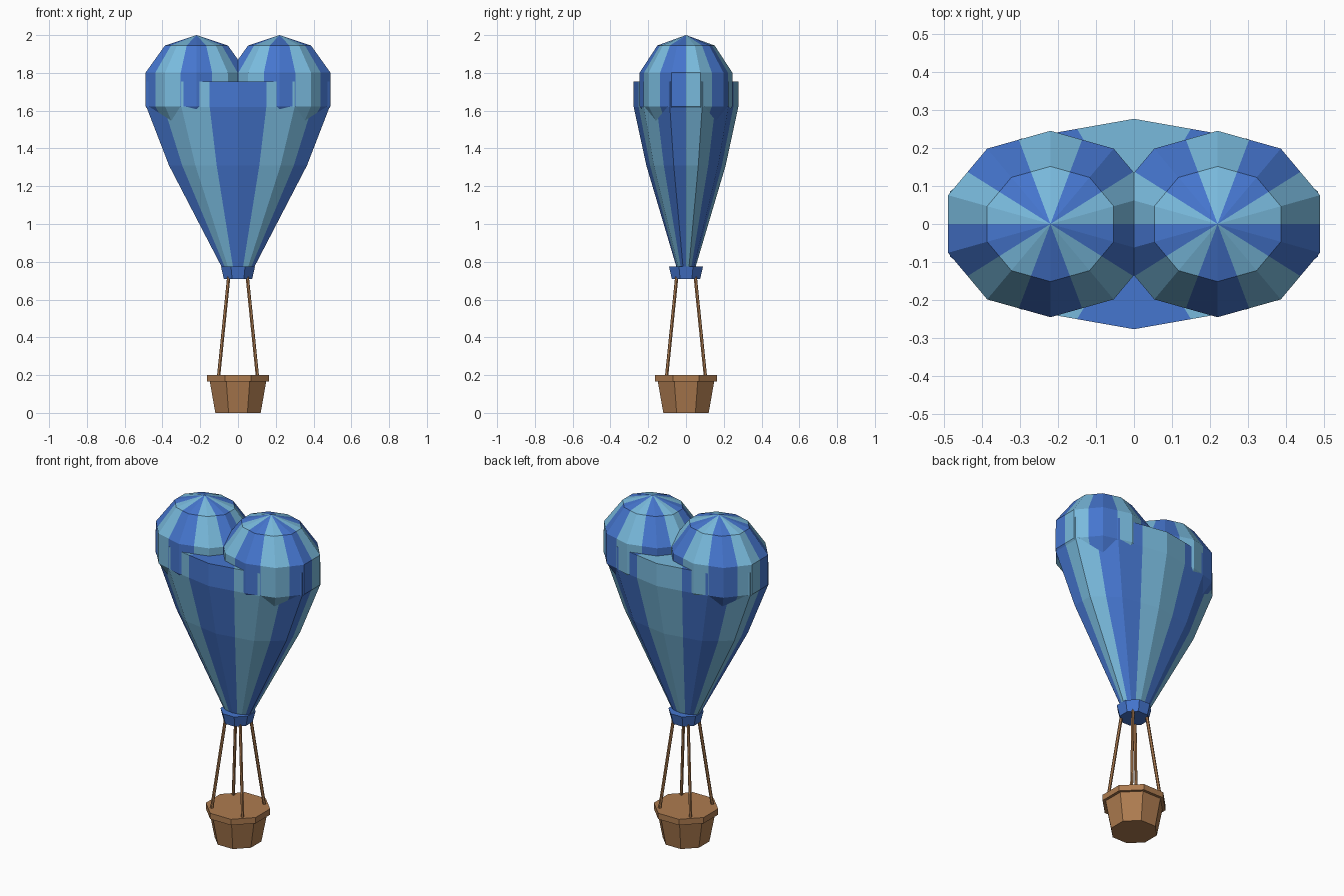
import bpy, bmesh, math
from mathutils import Vector

if "Cube" in bpy.data.objects:
    bpy.data.objects.remove(bpy.data.objects["Cube"])


def material(name, rgb):
    m = bpy.data.materials.new(name)
    m.diffuse_color = (*rgb, 1)
    m.use_nodes = True
    m.node_tree.nodes["Principled BSDF"].inputs["Base Color"].default_value = m.diffuse_color
    return m


BLUE = material("blue", (0.06, 0.18, 0.62))
LIGHT = material("light_blue", (0.19, 0.49, 0.72))
WICKER = material("wicker", (0.42, 0.20, 0.08))
ROPE = material("rope", (0.42, 0.20, 0.08))


def loft(name, profile, sides, phase, mats, split=False, at=(0, 0)):
    """Stack of flat-sided rings (rx, ry, z); split cuts each side in two for stripes."""
    bm = bmesh.new()
    n = sides * 2 if split else sides
    step = math.tau / n
    rings = []
    for rx, ry, z in profile:
        ring = []
        for i in range(n):
            a = phase + i * step
            k = math.cos(step) if split and i % 2 else 1
            ring.append(bm.verts.new((rx * k * math.cos(a), ry * k * math.sin(a), z)))
        rings.append(ring)
    caps = [bm.verts.new((0, 0, profile[0][2])), bm.verts.new((0, 0, profile[-1][2]))]
    for i in range(n):
        j = (i + 1) % n
        a = phase + (i + 0.5) * step
        stripe = int((a % math.tau) / (math.pi / 5)) % 2 if split else 0
        faces = [bm.faces.new((lo[i], lo[j], hi[j], hi[i]))
                 for lo, hi in zip(rings, rings[1:])]
        faces.append(bm.faces.new((rings[0][j], rings[0][i], caps[0])))
        faces.append(bm.faces.new((rings[-1][i], rings[-1][j], caps[1])))
        for f in faces:
            f.material_index = stripe
    # Rounded ends: close the fans at the poles
    if split and name.endswith("lobe"):
        caps[0].co.z, caps[1].co.z = 1.424, 2.0
    bmesh.ops.recalc_face_normals(bm, faces=bm.faces)
    me = bpy.data.meshes.new(name)
    bm.to_mesh(me)
    bm.free()
    for m in mats:
        me.materials.append(m)
    ob = bpy.data.objects.new(name, me)
    ob.location = (*at, 0)
    bpy.context.collection.objects.link(ob)
    return ob


# Twin lobes of the heart: ten-sided, five-band spheres
lobe = [(0.298 * math.sin(t), 0.258 * math.sin(t), 1.712 + 0.288 * math.cos(t))
        for t in (math.radians(d) for d in (144, 108, 72, 36))]
for side, x in (("left", -0.22), ("right", 0.22)):
    loft(side + "_lobe", lobe, 10, math.radians(18), (LIGHT, BLUE), True, (x, 0))

# Tapering lower envelope
loft("envelope", [(0.084, 0.047, 0.76), (0.384, 0.210, 1.31),
                  (0.51, 0.277, 1.62), (0.51, 0.277, 1.755)],
     10, math.radians(18), (LIGHT, BLUE), True)

# Collar and basket are octagons with a flat to the front (sizes are across flats)
def octagon(name, profile, mat):
    k = 1 / math.cos(math.pi / 8)
    loft(name, [(r * k, r * k, z) for r, z in profile], 8, math.pi / 8, (mat,))


octagon("collar", [(0.075, 0.71), (0.09, 0.775)], BLUE)
octagon("basket", [(0.12, 0), (0.15, 0.17)], WICKER)
octagon("basket_rim", [(0.165, 0.165), (0.165, 0.2)], WICKER)

# Four ropes
for i, (sx, sy) in enumerate(((-1, -1), (1, -1), (1, 1), (-1, 1))):
    a = Vector((sx * 0.103, sy * 0.103, 0.19))
    b = Vector((sx * 0.047, sy * 0.047, 0.74))
    d = b - a
    bpy.ops.mesh.primitive_cylinder_add(vertices=6, radius=0.009, depth=d.length,
                                        location=(a + b) / 2,
                                        rotation=d.to_track_quat('Z', 'Y').to_euler())
    rope = bpy.context.object
    rope.name = f"rope_{i + 1}"
    rope.data.materials.append(ROPE)
